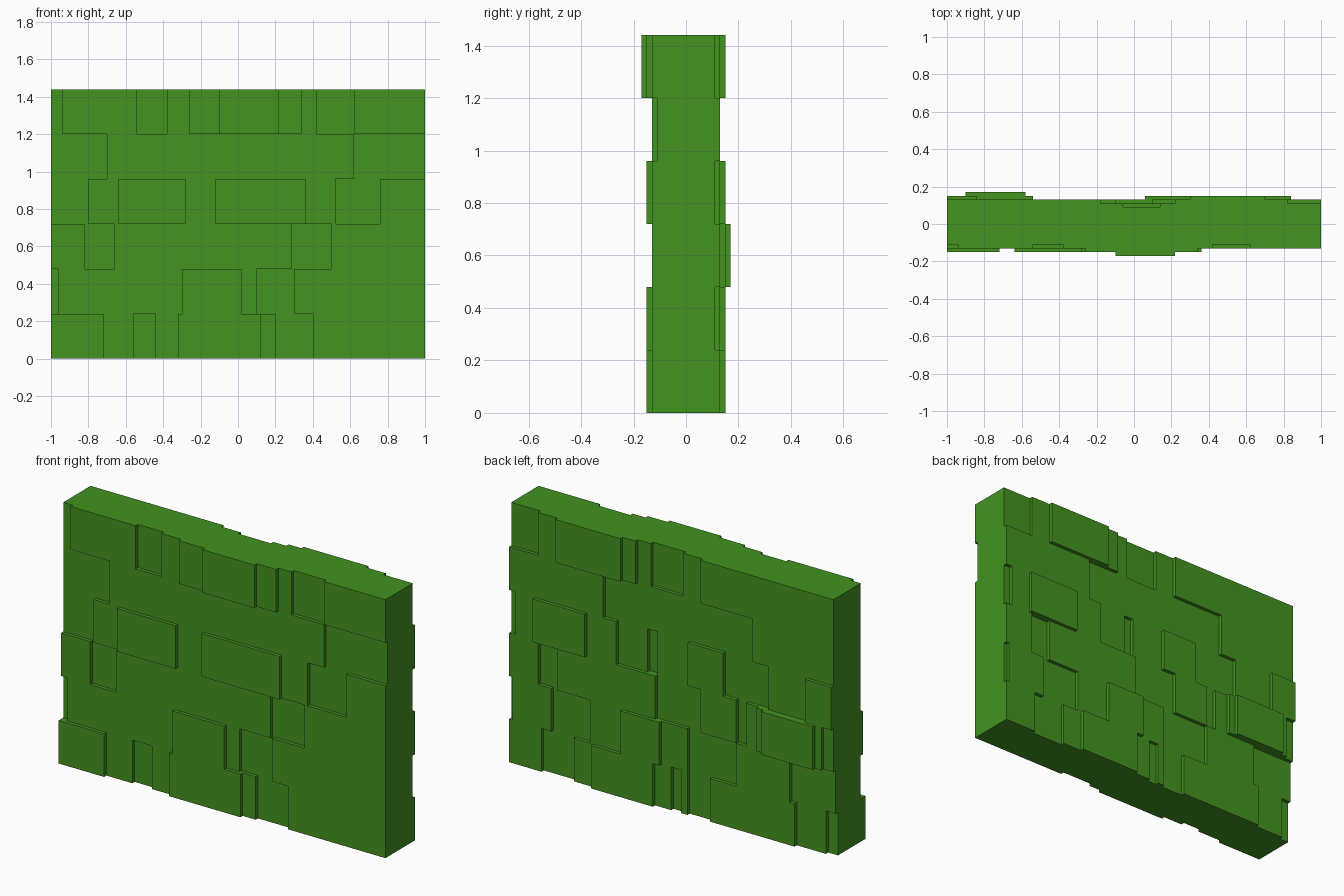
import bpy, bmesh
from mathutils import Vector

if "Cube" in bpy.data.objects:
    bpy.data.objects.remove(bpy.data.objects["Cube"])

ROW = 0.24    # height of one course
STEP = 0.02   # depth of one relief step
BASE = 0.13   # half thickness of the plain wall

# Relief per course, bottom to top: (right end of the stretch in x, steps out from the plain face)
FRONT = [
    [(-.72, 1), (-.56, 0), (-.44, -1), (-.32, 0), (.12, 1), (.20, 0), (.40, -1), (1, 0)],
    [(-.96, -1), (-.30, 0), (.02, 1), (.10, 0), (.30, -1), (1, 0)],
    [(-.82, 0), (-.66, -1), (.29, 0), (.50, -1), (1, 0)],
    [(-.80, -1), (-.64, 0), (-.28, 1), (-.12, 0), (.36, 1), (.52, 0), (.76, -1), (1, 0)],
    [(-.70, -1), (.62, 0), (1, -1)],
    [(-.94, -1), (-.54, 0), (-.38, -1), (-.26, 0), (-.10, 1), (.22, 2), (.34, 1),
     (.42, 0), (.62, -1), (1, 0)],
]
BACK = [
    [(-.94, -2), (-.76, -1), (-.24, 0), (-.10, -1), (-.06, 0), (0, -1), (.10, 0),
     (.48, 1), (.60, 0), (.80, -1), (1, 0)],
    [(-.73, -1), (-.40, 0), (-.10, -1), (.06, 0), (.30, 1), (.50, 0), (.74, -1),
     (.98, 0), (1, -1)],
    [(-.94, 0), (-.90, 1), (-.58, 2), (-.54, 1), (-.46, 0), (-.40, -1), (-.18, 0),
     (.10, -1), (.70, 0), (.82, -1), (1, 0)],
    [(-.84, 1), (-.60, 0), (-.32, -1), (-.10, 0), (.10, -1), (.16, -2), (.34, -1),
     (.52, 0), (.84, 1), (.96, 0), (1, -1)],
    [(-.50, 0), (.42, -1), (1, 0)],
    [(-.18, 0), (-.06, -1), (.14, -2), (.22, -1), (.30, 0), (.70, 1), (.82, 0), (1, -1)],
]

bm = bmesh.new()


def quad(points, outward):
    """Add a face turned towards the outward direction."""
    face = bm.faces.new([bm.verts.new(p) for p in points])
    face.normal_update()
    if face.normal.dot(Vector(outward)) < 0:
        face.normal_flip()


def depth(row, x):
    """Distance of the relief from the middle plane at x."""
    return BASE + STEP * next(n for end, n in row if x < end)


def ledge(x0, x1, z, ya, yb, up):
    quad([(x0, ya, z), (x1, ya, z), (x1, yb, z), (x0, yb, z)], (0, 0, up))


def riser(x, z, ya, yb, side):
    quad([(x, ya, z), (x, yb, z), (x, yb, z + ROW), (x, ya, z + ROW)], (side, 0, 0))


def spans(*rows):
    """Stretches of x along which none of the rows changes depth."""
    cuts = sorted({-1.0} | {float(end) for row in rows for end, _ in row})
    return list(zip(cuts, cuts[1:]))


# Stepped relief on the front and the back
for sign, rows in ((-1, FRONT), (1, BACK)):
    for i, row in enumerate(rows):
        z = i * ROW
        cells = [(a, b, depth(row, (a + b) / 2)) for a, b in spans(row)]
        for a, b, d in cells:
            y = sign * d
            quad([(a, y, z), (b, y, z), (b, y, z + ROW), (a, y, z + ROW)], (0, sign, 0))
        for (_, x, d0), (_, _, d1) in zip(cells, cells[1:]):
            riser(x, z, sign * d0, sign * d1, 1 if d0 > d1 else -1)
    # Ledges where one course stands out from the next
    for i, (low, high) in enumerate(zip(rows, rows[1:])):
        for a, b in spans(low, high):
            d0, d1 = depth(low, (a + b) / 2), depth(high, (a + b) / 2)
            if abs(d0 - d1) > 1e-6:
                ledge(a, b, (i + 1) * ROW, sign * d0, sign * d1, 1 if d0 > d1 else -1)

# Ends
for i, (front, back) in enumerate(zip(FRONT, BACK)):
    for side in (-1, 1):
        x = side * 0.9999
        riser(side, i * ROW, -depth(front, x), depth(back, x), side)

# Top and underside
for i, z, up in ((0, 0, -1), (5, 6 * ROW, 1)):
    for a, b in spans(FRONT[i], BACK[i]):
        m = (a + b) / 2
        ledge(a, b, z, -depth(FRONT[i], m), depth(BACK[i], m), up)

bmesh.ops.remove_doubles(bm, verts=bm.verts, dist=1e-5)
mesh = bpy.data.meshes.new("hedge_wall")
bm.to_mesh(mesh)
bm.free()
hedge = bpy.data.objects.new("hedge_wall", mesh)
bpy.context.collection.objects.link(hedge)

# Leaf green
green = bpy.data.materials.new("leaf_green")
green.use_nodes = True
colour = (0.056, 0.292, 0.0152, 1)
green.diffuse_color = colour
shader = next(n for n in green.node_tree.nodes if n.type == 'BSDF_PRINCIPLED')
shader.inputs["Base Color"].default_value = colour
shader.inputs["Roughness"].default_value = 0.9
mesh.materials.append(green)
